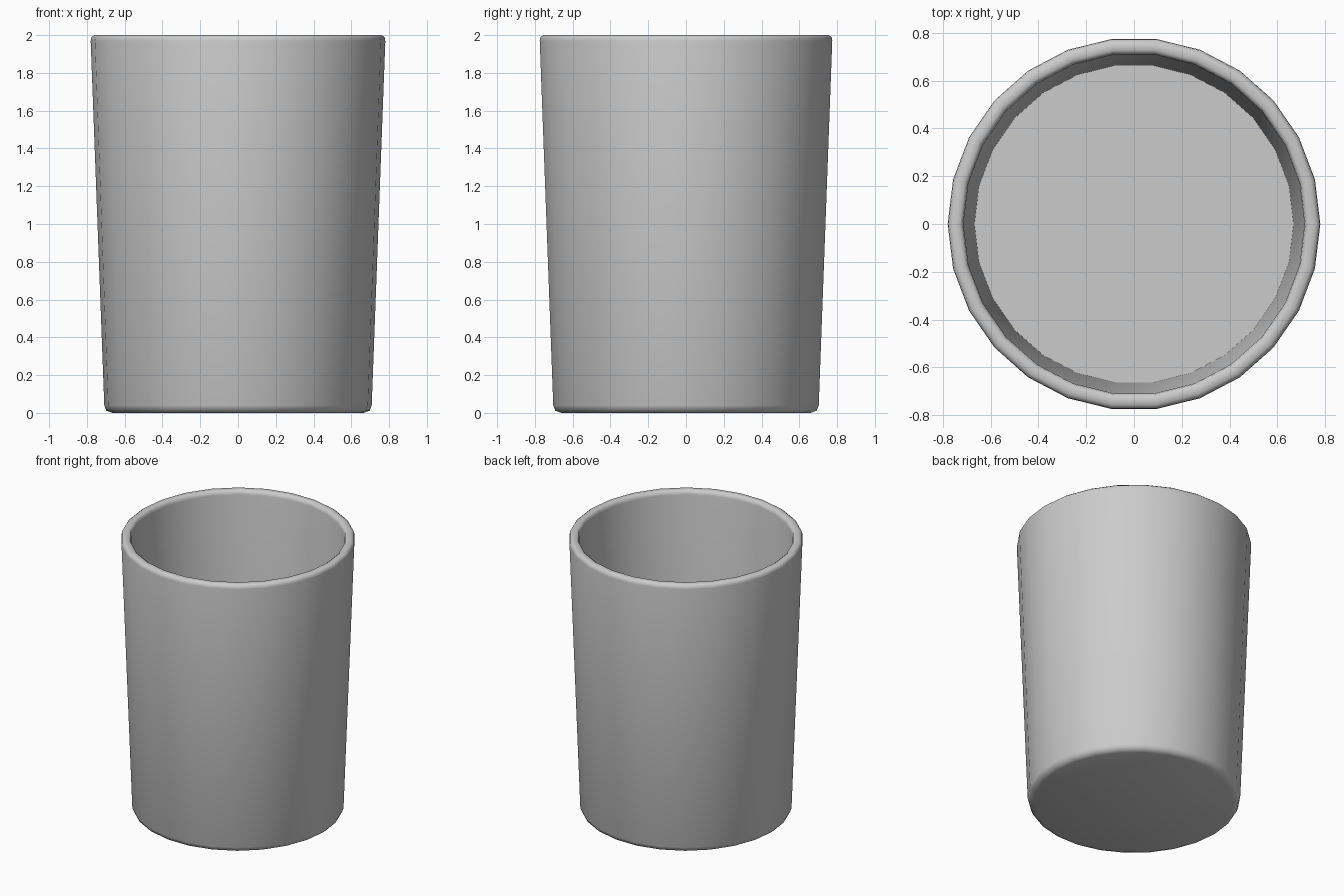
import bpy, bmesh, math

if "Cube" in bpy.data.objects:
    bpy.data.objects.remove(bpy.data.objects["Cube"])

SIDES = 26
# (radius, height) from the underside, up the outer wall, over the rim, down to the inner floor
PROFILE = [(0.665, 0.0), (0.697, 0.012), (0.708, 0.04),
           (0.78, 1.97), (0.777, 1.988), (0.762, 2.0),
           (0.732, 2.0), (0.718, 1.99), (0.714, 1.97),
           (0.668, 0.05)]

bm = bmesh.new()
rings = []
for r, z in PROFILE:
    rings.append([bm.verts.new((r * math.cos(2 * math.pi * i / SIDES),
                                r * math.sin(2 * math.pi * i / SIDES), z))
                  for i in range(SIDES)])

# outer wall, rim and inner wall
for a, b in zip(rings, rings[1:]):
    for i in range(SIDES):
        j = (i + 1) % SIDES
        bm.faces.new((a[i], a[j], b[j], b[i]))

# underside and inner floor
bm.faces.new(rings[0][::-1])
bm.faces.new(rings[-1])
bm.normal_update()

mesh = bpy.data.meshes.new("cup")
bm.to_mesh(mesh)
bm.free()
cup = bpy.data.objects.new("cup", mesh)
bpy.context.collection.objects.link(cup)

bpy.context.view_layer.objects.active = cup
cup.select_set(True)
bpy.ops.object.shade_smooth_by_angle(angle=math.radians(65))
